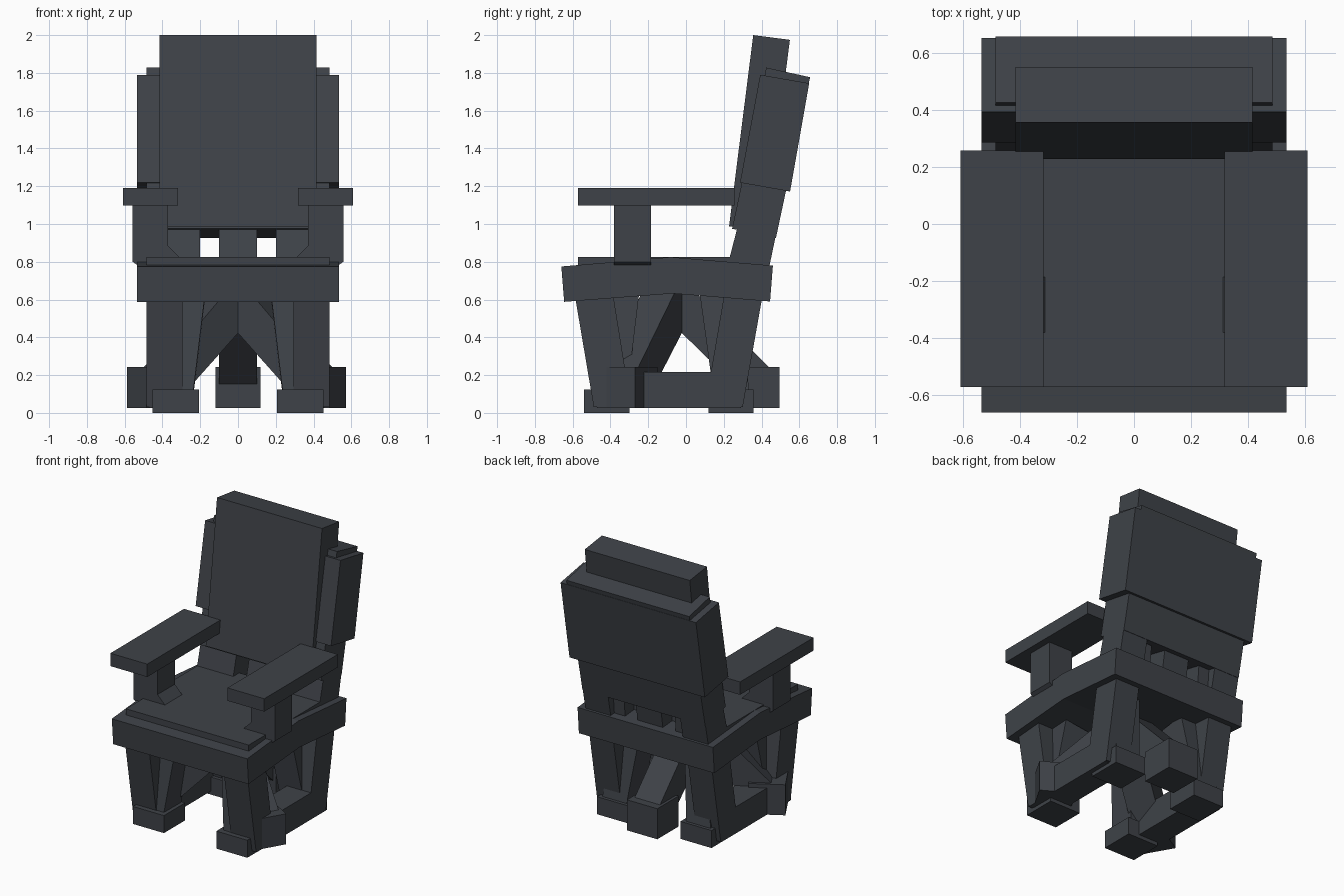
import bpy, bmesh, math
from mathutils import Vector, Matrix

if "Cube" in bpy.data.objects:
    bpy.data.objects.remove(bpy.data.objects["Cube"])

mat = bpy.data.materials.new("dark slate")
mat.diffuse_color = (0.049, 0.055, 0.065, 1)
mat.use_nodes = True
mat.node_tree.nodes["Principled BSDF"].inputs["Base Color"].default_value = mat.diffuse_color


def finish(name, bm):
    bmesh.ops.recalc_face_normals(bm, faces=bm.faces)
    me = bpy.data.meshes.new(name)
    bm.to_mesh(me)
    bm.free()
    me.materials.append(mat)
    ob = bpy.data.objects.new(name, me)
    bpy.context.collection.objects.link(ob)
    return ob


def prism(name, pts, a, b, axis='x', matrix=None):
    """Extrude a profile: (y, z) along x, or (x, z) along y."""
    place = (lambda p, t: (t, p[0], p[1])) if axis == 'x' else (lambda p, t: (p[0], t, p[1]))
    bm = bmesh.new()
    n = len(pts)
    lo = [bm.verts.new(place(p, a)) for p in pts]
    hi = [bm.verts.new(place(p, b)) for p in pts]
    bm.faces.new(lo)
    bm.faces.new(hi)
    for i in range(n):
        j = (i + 1) % n
        bm.faces.new((lo[i], lo[j], hi[j], hi[i]))
    if matrix:
        bmesh.ops.transform(bm, matrix=matrix, verts=bm.verts)
    return finish(name, bm)


def rect(y0, y1, z0, z1):
    return [(y0, z0), (y1, z0), (y1, z1), (y0, z1)]


def beam(name, p, q, w):
    """Square bar from p to q."""
    p, q = Vector(p), Vector(q)
    d = q - p
    bm = bmesh.new()
    bmesh.ops.create_cube(bm, size=1)
    yaxis = d.cross(Vector((1, 0, 0))).normalized() * -1
    xaxis = yaxis.cross(d.normalized())
    rot = Matrix((xaxis * w, yaxis * w, d)).transposed().to_4x4()
    bmesh.ops.transform(bm, matrix=Matrix.Translation((p + q) / 2) @ rot, verts=bm.verts)
    return finish(name, bm)


def both(ob):
    m = ob.modifiers.new("mirror", 'MIRROR')
    m.use_axis[0] = True
    return ob


# seat frame with a ridge in the middle, and the flat cushion
prism("seat_frame", [(-0.66, 0.775), (-0.08, 0.825), (0.46, 0.78), (0.445, 0.59),
                     (-0.07, 0.632), (-0.645, 0.588)], -0.535, 0.535)
prism("seat_cushion", rect(-0.572, 0.30, 0.72, 0.826), -0.485, 0.485)

# back: core panel, outer shell, front cushion
prism("back_panel", [(0.425, 1.828), (0.657, 1.777), (0.476, 0.925), (0.244, 0.975)], -0.485, 0.485)
prism("back_shell", [(0.393, 1.79), (0.652, 1.745), (0.551, 1.172), (0.286, 1.219)], -0.535, 0.535)
prism("back_cushion", [(0.356, 2.0), (0.55, 1.975), (0.42, 0.962), (0.228, 0.988)], -0.415, 0.415)

# posts joining back to seat
both(prism("back_post", [(0.277, 1.0), (0.488, 1.0), (0.438, 0.76), (0.215, 0.76)], 0.285, 0.485))
both(prism("back_post_brace", [(0.277, 1.0), (0.42, 1.0), (0.40, 0.76), (0.215, 0.76)], 0.2, 0.29))
prism("back_middle_post", [(0.277, 1.0), (0.44, 1.0), (0.40, 0.76), (0.215, 0.76)], -0.1, 0.1)

# armrests
both(prism("armrest_pad", rect(-0.572, 0.258, 1.098, 1.19), 0.317, 0.608))
both(prism("armrest_post", [(0.558, 1.11), (0.37, 1.11), (0.37, 0.885), (0.308, 0.822),
                            (0.308, 0.78), (0.53, 0.78), (0.558, 0.80)], -0.38, -0.185, 'y'))

# legs, inner braces, feet and side rails
both(prism("front_leg", [(-0.588, 0.62), (-0.388, 0.64), (-0.29, 0.03), (-0.488, 0.03)], 0.295, 0.485))
both(prism("rear_leg", [(0.405, 0.62), (0.203, 0.63), (0.10, 0.03), (0.30, 0.03)], 0.295, 0.485))
both(beam("front_leg_brace", (0.335, -0.41, 0.08), (0.27, -0.345, 0.62), 0.19))
both(beam("rear_leg_brace", (0.335, 0.245, 0.08), (0.27, 0.17, 0.62), 0.19))
both(prism("front_foot", rect(-0.54, -0.30, 0, 0.125), 0.207, 0.452))
both(prism("rear_foot", rect(0.118, 0.358, 0, 0.125), 0.207, 0.452))
both(prism("side_rail", rect(-0.47, 0.29, 0.026, 0.216), 0.295, 0.485))

# three-armed centre base: sloping strut and end block, turned about the hub
for label, ang, r in (("rear", 0, 0.575), ("left", 120, 0.61), ("right", -120, 0.59)):
    m = Matrix.Translation((0, -0.08, 0)) @ Matrix.Rotation(math.radians(ang), 4, 'Z')
    prism(label + "_base_strut", [(-0.06, 0.64), (0.13, 0.64), (0.52, 0.24), (0.40, 0.09),
                                  (0.04, 0.44)], -0.1, 0.1, 'x', m)
    prism(label + "_base_block", rect(r - 0.24, r, 0.026, 0.244), -0.12, 0.12, 'x', m)
